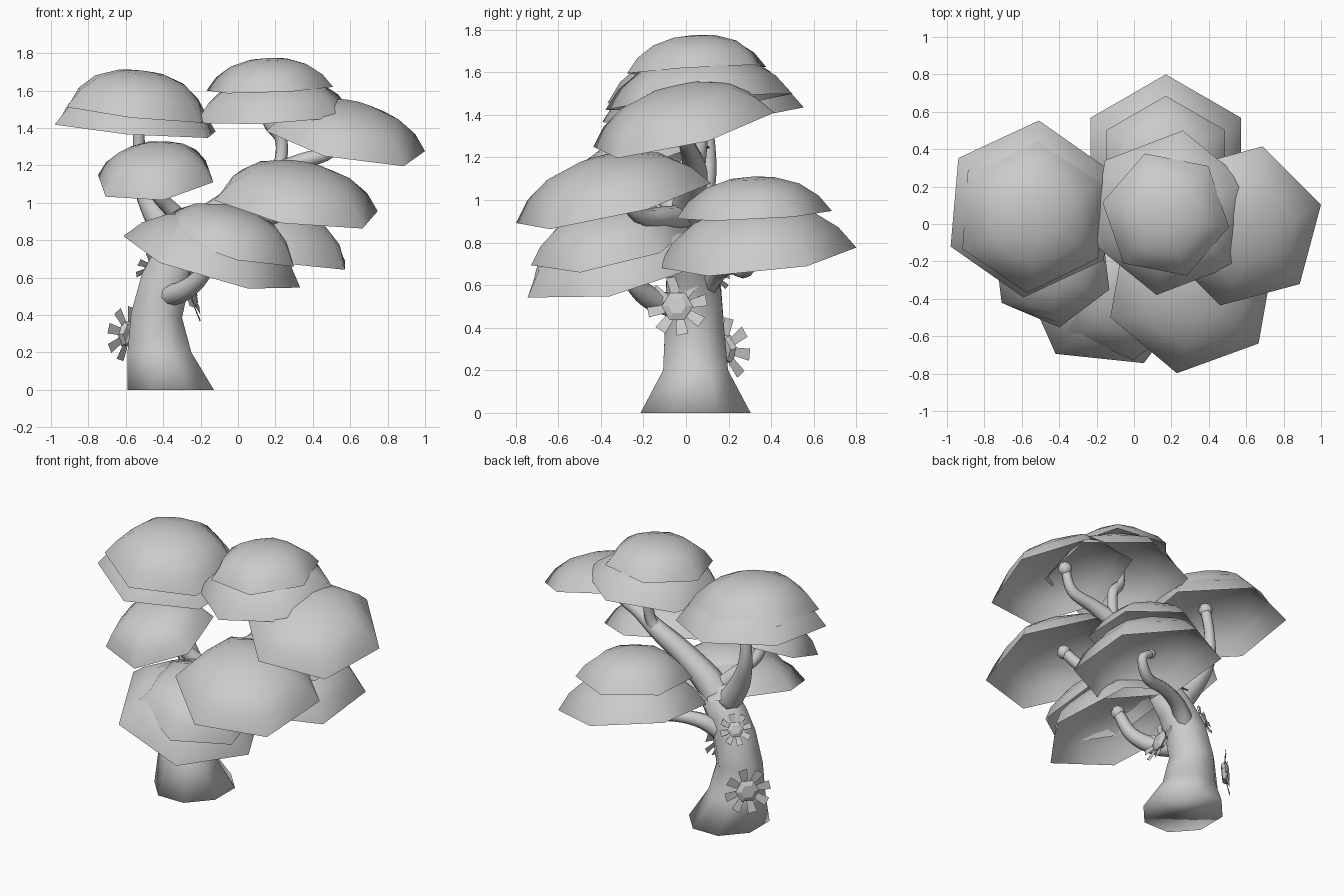
import bpy, bmesh
from math import sin, cos, pi, radians
from mathutils import Vector

cube = bpy.data.objects.get("Cube")
if cube:
    bpy.data.objects.remove(cube, do_unlink=True)

grey = bpy.data.materials.new("plain grey")
grey.use_nodes = True
grey.diffuse_color = (0.6, 0.6, 0.6, 1)
grey.node_tree.nodes["Principled BSDF"].inputs["Base Color"].default_value = (0.6, 0.6, 0.6, 1)


def finish(name, bm, smooth=True):
    mesh = bpy.data.meshes.new(name)
    bm.to_mesh(mesh)
    bm.free()
    mesh.materials.append(grey)
    for p in mesh.polygons:
        p.use_smooth = smooth
    obj = bpy.data.objects.new(name, mesh)
    bpy.context.collection.objects.link(obj)
    return obj


def bridge(bm, low, high):
    n = len(low)
    for i in range(n):
        j = (i + 1) % n
        bm.faces.new((low[i], low[j], high[j], high[i]))


def canopy(name, center, radius, height, phase, slope):
    """Open leaf shell: hexagonal rim rounding off into a dome."""
    bm = bmesh.new()
    c = Vector(center)
    up = Vector((-slope[0], -slope[1], 1)).normalized()

    def point(r, ang, h):
        x, y = r * cos(ang), r * sin(ang)
        return bm.verts.new(c + Vector((x, y, slope[0] * x + slope[1] * y)) + up * h)

    rings = []
    for r, h, roundness in ((1, 0, 0), (0.84, 0.42, 0.35), (0.6, 0.76, 0.7), (0.3, 0.95, 1)):
        ring = []
        for i in range(12):
            flat = 1 if i % 2 == 0 else cos(pi / 6) + (1 - cos(pi / 6)) * roundness
            ring.append(point(radius * r * flat, radians(phase) + i * pi / 6, height * h))
        rings.append(ring)
    for low, high in zip(rings, rings[1:]):
        bridge(bm, low, high)
    tip = point(0, 0, height)
    for i in range(12):
        bm.faces.new((rings[-1][i], rings[-1][(i + 1) % 12], tip))
    finish(name, bm)


def spline(points, steps=4):
    """Smooth path through (x, y, z, radius) points."""
    pts = [Vector(p) for p in points]
    pts = [2 * pts[0] - pts[1]] + pts + [2 * pts[-1] - pts[-2]]
    out = []
    for a, b, c, d in zip(pts, pts[1:], pts[2:], pts[3:]):
        for k in range(steps):
            t = k / steps
            out.append(0.5 * (2 * b + (c - a) * t + (2 * a - 5 * b + 4 * c - d) * t * t
                              + (3 * b - a - 3 * c + d) * t ** 3))
    return out + [pts[-2]]


def branch(name, points, knob=0.045):
    """Tapered round limb ending in a knob."""
    path = spline(points)
    bm = bmesh.new()
    rings = []
    for i, p in enumerate(path):
        d = (path[min(i + 1, len(path) - 1)] - path[max(i - 1, 0)]).to_3d().normalized()
        side = d.cross(Vector((0.3, 1, 0.1))).normalized()
        other = d.cross(side)
        rings.append([bm.verts.new(p.to_3d() + p.w * (side * cos(k * pi / 4) + other * sin(k * pi / 4)))
                      for k in range(8)])
    for low, high in zip(rings, rings[1:]):
        bridge(bm, low, high)
    bm.faces.new(rings[0][::-1])
    bm.faces.new(rings[-1])
    finish(name, bm)
    if knob:
        bm = bmesh.new()
        bmesh.ops.create_uvsphere(bm, u_segments=8, v_segments=6, radius=knob)
        finish(name + "_knob", bm).location = path[-1].to_3d()


def flower(name, center, facing, size):
    """Domed hexagonal heart with eight flat petals."""
    bm = bmesh.new()
    rings = [[bm.verts.new((r * size * cos(i * pi / 3), r * size * sin(i * pi / 3), h * size))
              for i in range(6)] for r, h in ((0.4, -0.15), (0.52, 0.05), (0.3, 0.16))]
    bridge(bm, rings[0], rings[1])
    bridge(bm, rings[1], rings[2])
    bm.faces.new(rings[2])
    for k in range(8):
        a = k * pi / 4 + 0.2
        out, side = Vector((cos(a), sin(a), 0)), Vector((-sin(a), cos(a), 0))
        corners = ((0.45, -0.14, 0), (1, -0.2, 0.1), (1, 0.2, 0.1), (0.45, 0.14, 0))
        bm.faces.new([bm.verts.new(size * (out * r + side * w + Vector((0, 0, h)))) for r, w, h in corners])
    obj = finish(name, bm, smooth=False)
    obj.location = center
    obj.rotation_euler = Vector(facing).to_track_quat("Z", "Y").to_euler()


# Trunk: flared eight-sided foot that leans over into the main limb
bm = bmesh.new()
rings = []
for x, y, z, rx, ry, lean in ((-.36, .045, 0, .25, .28, 0), (-.42, .045, .2, .185, .165, 0),
                              (-.435, .04, .4, .147, .15, .1), (-.39, .035, .58, .135, .14, .3),
                              (-.33, .025, .7, .12, .12, .5), (-.24, .015, .82, .1, .1, .7)):
    rings.append([bm.verts.new((x + rx * cos(a), y + ry * sin(a), z - lean * rx * cos(a)))
                  for a in (pi / 8 + k * pi / 4 for k in range(8))])
for low, high in zip(rings, rings[1:]):
    bridge(bm, low, high)
bm.faces.new(rings[0][::-1])
bm.faces.new(rings[-1])
trunk = finish("trunk", bm)

# Limbs
branch("main_limb", ((-.33, .025, .7, .11), (-.2, .01, .86, .095), (0, .02, 1.02, .075),
                     (.18, .04, 1.14, .06), (.34, .02, 1.22, .045), (.5, 0, 1.28, .035), (.56, 0, 1.42, .03)))
branch("top_branch", ((.14, .03, 1.1, .05), (.22, .06, 1.2, .036), (.23, .07, 1.34, .034),
                      (.16, .05, 1.44, .034), (.16, .05, 1.6, .03)))
branch("right_upper_branch", ((-.34, .03, .78, .08), (-.45, .06, .95, .065), (-.52, .1, 1.12, .045),
                              (-.53, .1, 1.3, .034), (-.53, .06, 1.5, .034)))
branch("right_lower_branch", ((-.24, 0, .84, .06), (-.36, -.07, .97, .045), (-.44, -.15, 1.06, .036),
                              (-.45, -.22, 1.22, .03)))
branch("front_left_branch", ((-.1, 0, .92, .06), (.06, -.1, .92, .05), (.2, -.22, .93, .04),
                             (.3, -.32, 1.06, .034)))
branch("front_branch", ((-.39, -.03, .5, .06), (-.29, -.15, .53, .055), (-.19, -.25, .62, .045),
                        (-.13, -.31, .78, .036)))
branch("back_branch", ((-.36, .08, .58, .06), (-.23, .15, .67, .05), (-.06, .22, .69, .04),
                       (.12, .28, .67, .036), (.21, .33, .76, .03), (.14, .33, .82, .025)), 0.03)

# Leaf shells
canopy("right_upper_leaves_low", (-.55, .08, 1.4), .475, .24, 85, (-.08, .08))
canopy("right_upper_leaves_top", (-.54, .05, 1.485), .42, .225, 86, (-.11, .08))
canopy("top_leaves_low", (.19, .06, 1.46), .445, .22, 21, (.05, .08))
canopy("top_leaves_cap", (.17, .05, 1.61), .345, .165, 49, (.04, .06))
canopy("left_leaves", (.575, -.01, 1.33), .44, .205, 15, (-.19, .24))
canopy("front_left_leaves", (.31, -.34, .985), .465, .225, 20, (-.15, .23))
canopy("front_leaves_low", (-.14, -.31, .685), .475, .24, 54, (-.27, .21))
canopy("front_leaves_top", (-.05, -.35, .785), .38, .19, 37, (-.27, .21))
canopy("back_leaves_low", (.17, .335, .73), .465, .25, 90, (-.16, .1))
canopy("back_leaves_top", (.17, .32, .93), .365, .18, 90, (-.06, .05))
canopy("right_lower_leaves", (-.44, -.22, 1.13), .335, .18, 37, (.09, .36))

# Flowers on the bark
flower("low_flower", (-.59, .18, .3), (-.75, .65, .1), .145)
flower("back_flower", (-.46, .12, .66), (-.6, .6, .45), .1)
flower("left_flower", (-.245, -.04, .5), (1, -.1, .2), .14)
